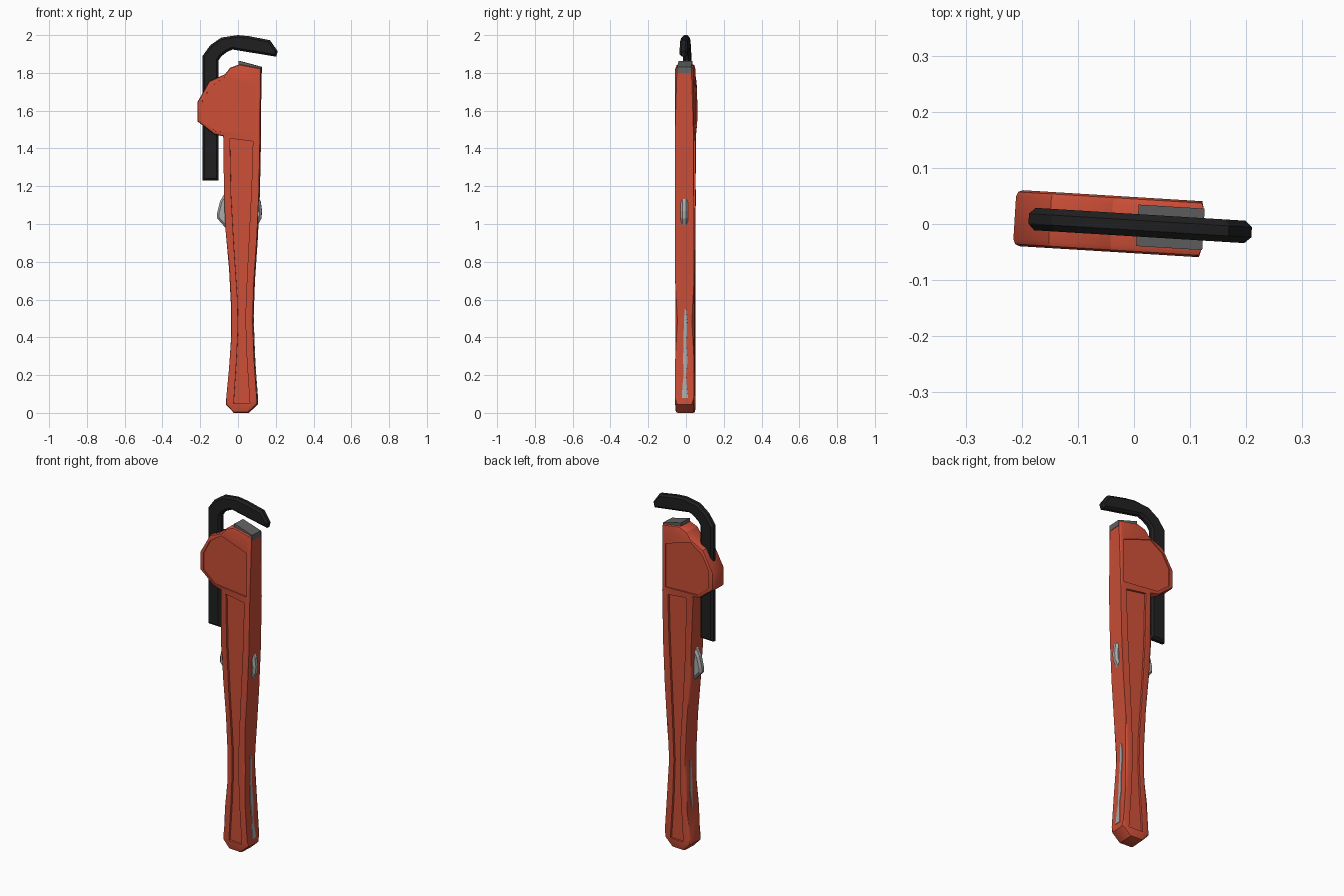
import bpy, bmesh, math

if "Cube" in bpy.data.objects:
    bpy.data.objects.remove(bpy.data.objects["Cube"])

TURN = math.radians(-3.5)      # whole wrench is turned slightly about z


def material(name, rgb):
    m = bpy.data.materials.new(name)
    m.diffuse_color = (*rgb, 1)
    m.use_nodes = True
    m.node_tree.nodes["Principled BSDF"].inputs["Base Color"].default_value = m.diffuse_color
    return m


RED = material("red paint", (0.60, 0.076, 0.038))
BLACK = material("black steel", (0.014, 0.014, 0.014))
GREY = material("dark grey steel", (0.125, 0.125, 0.125))
SILVER = material("bare silver metal", (0.40, 0.40, 0.40))


def finish(name, bm, mat):
    bmesh.ops.recalc_face_normals(bm, faces=bm.faces)
    me = bpy.data.meshes.new(name)
    bm.to_mesh(me)
    bm.free()
    ob = bpy.data.objects.new(name, me)
    bpy.context.collection.objects.link(ob)
    me.materials.append(mat)
    ob.rotation_euler.z = TURN
    ob.location.y = -0.002
    return ob


def prism(name, outline, y0, y1, mat, bevel=0, segments=1):
    """Extrude an (x, z) outline from y0 to y1, bevelling both rims."""
    bm = bmesh.new()
    face = bm.faces.new([bm.verts.new((x, y0, z)) for x, z in outline])
    ext = bmesh.ops.extrude_face_region(bm, geom=[face])["geom"]
    for v in ext:
        if isinstance(v, bmesh.types.BMVert):
            v.co.y = y1
    if bevel:
        rims = [e for e in bm.edges if abs(e.verts[0].co.y - e.verts[1].co.y) < 1e-6]
        bmesh.ops.bevel(bm, geom=rims, offset=bevel, segments=segments,
                        profile=0.5, affect='EDGES')
    return finish(name, bm, mat)


def select(ob):
    bpy.ops.object.select_all(action='DESELECT')
    ob.select_set(True)
    bpy.context.view_layer.objects.active = ob


# Handle edges from bottom to top
LEFT = [(-0.062, 0.045), (-0.060, 0.08), (-0.045, 0.23), (-0.034, 0.39), (-0.034, 0.55),
        (-0.045, 0.76), (-0.065, 0.98), (-0.071, 1.156), (-0.076, 1.464)]
RIGHT = [(0.104, 0.045), (0.102, 0.08), (0.088, 0.28), (0.080, 0.49), (0.087, 0.70),
         (0.102, 0.92), (0.113, 1.156), (0.119, 1.45), (0.122, 1.825)]
HEAD = [(0.01, 1.845), (-0.04, 1.827), (-0.066, 1.793), (-0.15, 1.756),
        (-0.213, 1.645), (-0.213, 1.544), (-0.125, 1.475)]

# Body: handle and housing in one casting
body = prism("body", [(-0.02, 0), (0.055, 0)] + RIGHT + HEAD + LEFT[::-1],
             -0.05, 0.05, RED, 0.012, 2)

# Recessed panels on both faces
handle_panel = [(-0.04, 1.453), (-0.034, 1.156), (-0.02, 0.9), (0.0, 0.6), (0.003, 0.45),
                (-0.005, 0.28), (-0.02, 0.05), (0.066, 0.05), (0.05, 0.28), (0.042, 0.5),
                (0.05, 0.7), (0.065, 1.0), (0.075, 1.2), (0.082, 1.437)]
head_panel = [(-0.07, 1.777), (-0.146, 1.724), (-0.188, 1.645), (-0.188, 1.549),
              (-0.114, 1.49), (0.098, 1.475), (0.098, 1.724)]
for outline, depth in ((handle_panel, 0.012), (head_panel, 0.006)):
    for side in (-1, 1):
        cutter = prism("panel_cutter", outline, side * (0.05 - depth), side * 0.08, RED)
        cutter.hide_render = True
        mod = body.modifiers.new("recess", 'BOOLEAN')
        mod.operation = 'DIFFERENCE'
        mod.solver = 'EXACT'
        mod.object = cutter
        select(body)
        bpy.ops.object.modifier_apply(modifier=mod.name)
        bpy.data.objects.remove(cutter)
select(body)
bpy.ops.object.shade_smooth_by_angle(angle=math.radians(30))

# Hook jaw: bar through the housing, bent over the top
prism("hook_jaw",
      [(-0.188, 1.23), (-0.103, 1.23), (-0.103, 1.867), (-0.088, 1.889), (-0.06, 1.91),
       (-0.03, 1.924), (0.202, 1.886), (0.21, 1.915), (0.169, 1.973), (0.06, 1.994),
       (0, 2.0), (-0.088, 1.987), (-0.146, 1.947), (-0.188, 1.889)],
      -0.02, 0.02, BLACK, 0.011)

# Heel jaw: plate on top of the body
prism("heel_jaw", [(0.006, 1.80), (0.124, 1.80), (0.124, 1.832), (0.006, 1.864)],
      -0.037, 0.037, GREY)

# Adjusting nut poking out of both edges
prism("adjusting_nut",
      [(-0.066, 1.17), (-0.095, 1.12), (-0.110, 1.06), (-0.110, 1.03), (-0.066, 0.98),
       (0.10, 0.985), (0.124, 1.03), (0.127, 1.07), (0.120, 1.12), (0.105, 1.145)],
      -0.02, 0.02, SILVER, 0.011)


# Worn strips on the handle edges, given as rows of (z, y low, y high)
def edge_x(edge, z):
    for (xa, za), (xb, zb) in zip(edge, edge[1:]):
        if za <= z <= zb:
            return xa + (xb - xa) * (z - za) / (zb - za)


def worn_strip(name, edge, rows, side):
    bm = bmesh.new()
    rings = []
    for z, lo, hi in rows:
        x = edge_x(edge, z)
        rings.append([bm.verts.new((x + side * d, y, z))
                      for d, y in ((-0.004, lo), (0.003, lo), (0.003, hi), (-0.004, hi))])
    for a, b in zip(rings, rings[1:]):
        for i in range(4):
            j = (i + 1) % 4
            bm.faces.new((a[i], a[j], b[j], b[i]))
    bm.faces.new(rings[0])
    bm.faces.new(rings[-1])
    return finish(name, bm, SILVER)


worn_strip("worn_strip_right", RIGHT,
           [(0.08, -0.014, 0.020), (0.15, -0.010, 0.012), (0.20, -0.004, 0.008),
            (0.28, -0.008, 0.016), (0.36, -0.006, 0.010), (0.49, -0.004, 0.014),
            (0.55, 0.000, 0.008)], 1)
worn_strip("worn_strip_left", LEFT,
           [(0.24, 0.004, 0.010), (0.32, 0.000, 0.018), (0.39, -0.004, 0.016),
            (0.46, 0.000, 0.014), (0.51, 0.005, 0.010)], -1)
